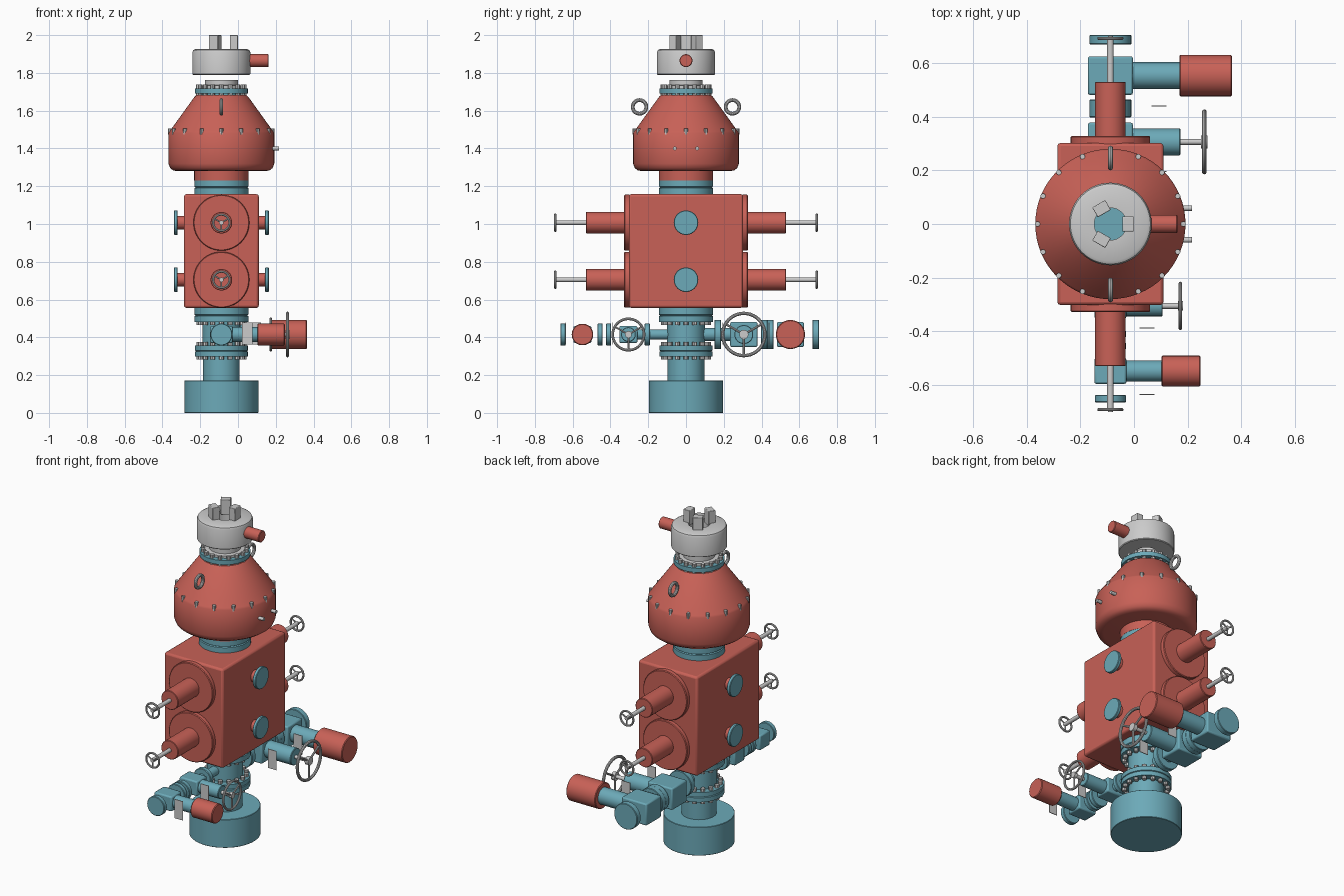
import bpy, bmesh, math
from mathutils import Vector, Matrix

if "Cube" in bpy.data.objects:
    bpy.data.objects.remove(bpy.data.objects["Cube"])

CX = -0.088   # stack axis
ZV = 0.415    # side valve height


def paint(name, rgb):
    m = bpy.data.materials.new(name)
    m.diffuse_color = (*rgb, 1)
    m.use_nodes = True
    m.node_tree.nodes["Principled BSDF"].inputs["Base Color"].default_value = m.diffuse_color
    return m


RED = paint("red_paint", (0.58, 0.12, 0.095))
TEAL = paint("teal_paint", (0.15, 0.40, 0.48))


def finish(name, bm, mat=None, bevel=0):
    bmesh.ops.recalc_face_normals(bm, faces=bm.faces)
    me = bpy.data.meshes.new(name)
    bm.to_mesh(me)
    bm.free()
    ob = bpy.data.objects.new(name, me)
    bpy.context.collection.objects.link(ob)
    if mat:
        me.materials.append(mat)
    if bevel:
        b = ob.modifiers.new("bevel", 'BEVEL')
        b.width, b.segments = bevel, 2
    bpy.ops.object.select_all(action='DESELECT')
    ob.select_set(True)
    bpy.context.view_layer.objects.active = ob
    bpy.ops.object.shade_smooth_by_angle(angle=math.radians(35))
    return ob


def add_lathe(bm, prof, origin, axis=(0, 0, 1), seg=48, ring=False):
    """Revolve (radius, height) points; capped, or a closed loop when ring."""
    M = Matrix.Translation(origin) @ Vector((0, 0, 1)).rotation_difference(Vector(axis)).to_matrix().to_4x4()
    rows = [[bm.verts.new(M @ Vector((r * math.cos(2 * math.pi * i / seg), r * math.sin(2 * math.pi * i / seg), h)))
             for i in range(seg)] for r, h in prof]
    pairs = list(zip(rows, rows[1:])) + ([(rows[-1], rows[0])] if ring else [])
    for a, b in pairs:
        for i in range(seg):
            j = (i + 1) % seg
            bm.faces.new((a[i], a[j], b[j], b[i]))
    if not ring:
        bm.faces.new(rows[0])
        bm.faces.new(rows[-1])


def add_cyl(bm, p0, p1, r, seg=32, c=0.0):
    d = Vector(p1) - Vector(p0)
    L = d.length
    prof = [(r - c, 0), (r, c), (r, L - c), (r - c, L)] if c else [(r, 0), (r, L)]
    add_lathe(bm, prof, p0, d.normalized(), seg)


def cyl(name, p0, p1, r, mat=None, seg=40, c=0.003):
    bm = bmesh.new()
    add_cyl(bm, p0, p1, r, seg, c)
    return finish(name, bm, mat)


def lathe(name, prof, mat=None, ring=False):
    bm = bmesh.new()
    add_lathe(bm, prof, (CX, 0, 0), seg=64, ring=ring)
    return finish(name, bm, mat)


def box(name, centre, size, mat=None, bevel=0.0, rot=0.0):
    bm = bmesh.new()
    M = Matrix.Translation(centre) @ Matrix.Rotation(rot, 4, 'Z') @ Matrix.Diagonal((*size, 1))
    bmesh.ops.create_cube(bm, size=1, matrix=M)
    return finish(name, bm, mat, bevel)


def add_torus(bm, R, t, origin, axis):
    prof = [(R + t * math.cos(a), t * math.sin(a)) for a in [k * math.pi / 5 for k in range(10)]]
    add_lathe(bm, prof, origin, axis, 40, ring=True)


def wheel(name, origin, axis, R, t):
    # rim, hub and three spokes
    bm = bmesh.new()
    o, ax = Vector(origin), Vector(axis)
    add_torus(bm, R - t, t, o, axis)
    add_cyl(bm, o - ax * t * 1.3, o + ax * t * 1.3, R * 0.2, 20)
    side = ax.cross(Vector((0, 0, 1)))
    for k in range(3):
        a = -math.pi / 2 + k * 2 * math.pi / 3
        add_cyl(bm, o, o + (side * math.cos(a) + Vector((0, 0, 1)) * math.sin(a)) * (R - t), t * 0.7, 10)
    finish(name, bm)


def bolts(name, R, z0, z1, r, n, seg=8):
    bm = bmesh.new()
    for k in range(n):
        a = 2 * math.pi * k / n
        x, y = CX + R * math.cos(a), R * math.sin(a)
        add_cyl(bm, (x, y, z0), (x, y, z1), r, seg)
    finish(name, bm)


# Base casing and lower flanged spool
lathe("base_casing", [(.194, 0), (.196, .002), (.196, .17), (.194, .172)], TEAL)
lathe("base_neck", [(.097, .17), (.097, .30)], TEAL)
lathe("lower_flanges", [(.1, .298), (.14, .298), (.14, .324), (.134, .327), (.14, .33), (.14, .356), (.1, .356)], TEAL)
lathe("spool", [(.1, .35), (.1, .49)], TEAL)
lathe("upper_flanges", [(.1, .482), (.143, .482), (.143, .512), (.136, .516), (.143, .52), (.143, .558), (.1, .558)], TEAL)
bolts("lower_flange_bolts", .12, .282, .374, .013, 16)
bolts("upper_flange_bolts", .12, .464, .484, .013, 16)

# Ram preventer body with bonnets, stems and side outlets
box("ram_body", (CX, 0, .857), (.396, .604, .602), RED, .012)
for lvl, z in (("lower", .705), ("upper", 1.007)):
    for s, side in ((-1, "front"), (1, "back")):
        tag = f"{lvl}_{side}"
        cyl(f"bonnet_plate_{tag}", (CX, s * .295, z), (CX, s * .328, z), .148, RED, 64, .004)
        cyl(f"bonnet_cylinder_{tag}", (CX, s * .32, z), (CX, s * .53, z), .057, RED)
        cyl(f"ram_stem_{tag}", (CX, s * .52, z), (CX, s * .695, z), .012, None, 20, 0)
        wheel(f"ram_wheel_{tag}", (CX, s * .692, z), (0, s, 0), .049, .006)
    for s, side in ((-1, "left"), (1, "right")):
        cyl(f"outlet_neck_{lvl}_{side}", (CX + s * .19, 0, z), (CX + s * .235, 0, z), .035, RED)
        cyl(f"outlet_flange_{lvl}_{side}", (CX + s * .231, 0, z), (CX + s * .251, 0, z), .065, TEAL)

# Annular preventer with neck, dome, studs, lifting eyes and ports
lathe("annular_flanges", [(.1, 1.156), (.143, 1.156), (.143, 1.19), (.136, 1.194), (.143, 1.198), (.143, 1.23), (.1, 1.23)], TEAL)
lathe("annular_neck", [(.144, 1.229), (.144, 1.29)], RED)
lathe("annular_dome", [(.235, 1.28), (.255, 1.284), (.271, 1.296), (.28, 1.32), (.28, 1.482), (.273, 1.492),
                       (.25, 1.524), (.142, 1.674), (.132, 1.682), (.1, 1.682)], RED)
bolts("dome_studs", .272, 1.474, 1.506, .01, 16)
for s, side in ((-1, "front"), (1, "back")):
    bm = bmesh.new()
    add_torus(bm, .036, .01, (CX, s * .246, 1.62), (1, 0, 0))
    finish(f"lifting_eye_{side}", bm)
    cyl(f"hydraulic_port_{side}", (.16, s * .059, 1.40), (.217, s * .059, 1.40), .01, None, 16, 0)

# Top flange, bolt ring and adapter
lathe("top_flange", [(.1, 1.68), (.1, 1.692), (.14, 1.692), (.14, 1.718), (.1, 1.718)], TEAL)
bolts("top_flange_bolts", .122, 1.676, 1.738, .012, 16)
lathe("top_adapter", [(.062, 1.716), (.11, 1.716), (.11, 1.732), (.088, 1.735), (.088, 1.763), (.062, 1.763)], None, True)

# Gripping head with three jaws and side motor
lathe("head_ring", [(.06, 1.79), (.15, 1.79), (.154, 1.794), (.154, 1.908), (.149, 1.92), (.138, 1.926), (.06, 1.926)], None, True)
for k in range(3):
    a = k * 2 * math.pi / 3
    box(f"jaw_{k + 1}", (CX + .066 * math.cos(a), .066 * math.sin(a), 1.955), (.042, .056, .09), None, .003, a)
cyl("head_motor", (.04, 0, 1.865), (.162, 0, 1.865), .034, RED)


def valve(tag, y, h, r_bonnet, x_bonnet, plate, plate_x):
    box(f"valve_body_{tag}", (CX, y, ZV), (h[0] * 2, h[1] * 2, h[2] * 2), TEAL, .008)
    cyl(f"valve_bonnet_{tag}", (CX, y, ZV), (x_bonnet + .004, y, ZV), r_bonnet, TEAL)
    box(f"tag_plate_{tag}", (plate_x, plate, .42), (.056, .004, .115))


# Side valve lines: front is the small line, back the large one
LINES = {
    "front": dict(ys=(-.305, -.548), h=(.06, .048, .045), rb=.039, xb=.103, plates=(-.388, -.636), px=.048,
                  flanges=(-.205, -.41, -.455, -.651), rf=.058, t=.014, rp=.027, wheel=(.173, .09, .007), act=(.248, .057)),
    "back": dict(ys=(.306, .553), h=(.084, .072, .066), rb=.05, xb=.169, plates=(.195, .44), px=.094,
                 flanges=(.168, .415, .446, .687), rf=.078, t=.018, rp=.035, wheel=(.262, .121, .009), act=(.365, .077)),
}
for side, L in LINES.items():
    s = -1 if side == "front" else 1
    cyl(f"line_pipe_{side}", (CX, s * .08, ZV), (CX, L["ys"][0], ZV), L["rp"], TEAL)
    for i, f in enumerate(L["flanges"]):
        cyl(f"line_flange_{side}_{i + 1}", (CX, f - L["t"], ZV), (CX, f + L["t"], ZV), L["rf"], TEAL)
    for kind, y, p in zip(("manual", "powered"), L["ys"], L["plates"]):
        valve(f"{kind}_{side}", y, L["h"], L["rb"], L["xb"], p, L["px"])
    y = L["ys"][0]
    wx, wr, wt = L["wheel"]
    cyl(f"valve_stem_{side}", (L["xb"], y, ZV), (wx, y, ZV), .011, None, 20, 0)
    wheel(f"valve_wheel_{side}", (wx, y, ZV), (1, 0, 0), wr, wt)
    y = L["ys"][1]
    cyl(f"valve_actuator_{side}", (L["xb"], y, ZV), (L["act"][0], y, ZV), L["act"][1], RED, 40, .004)
